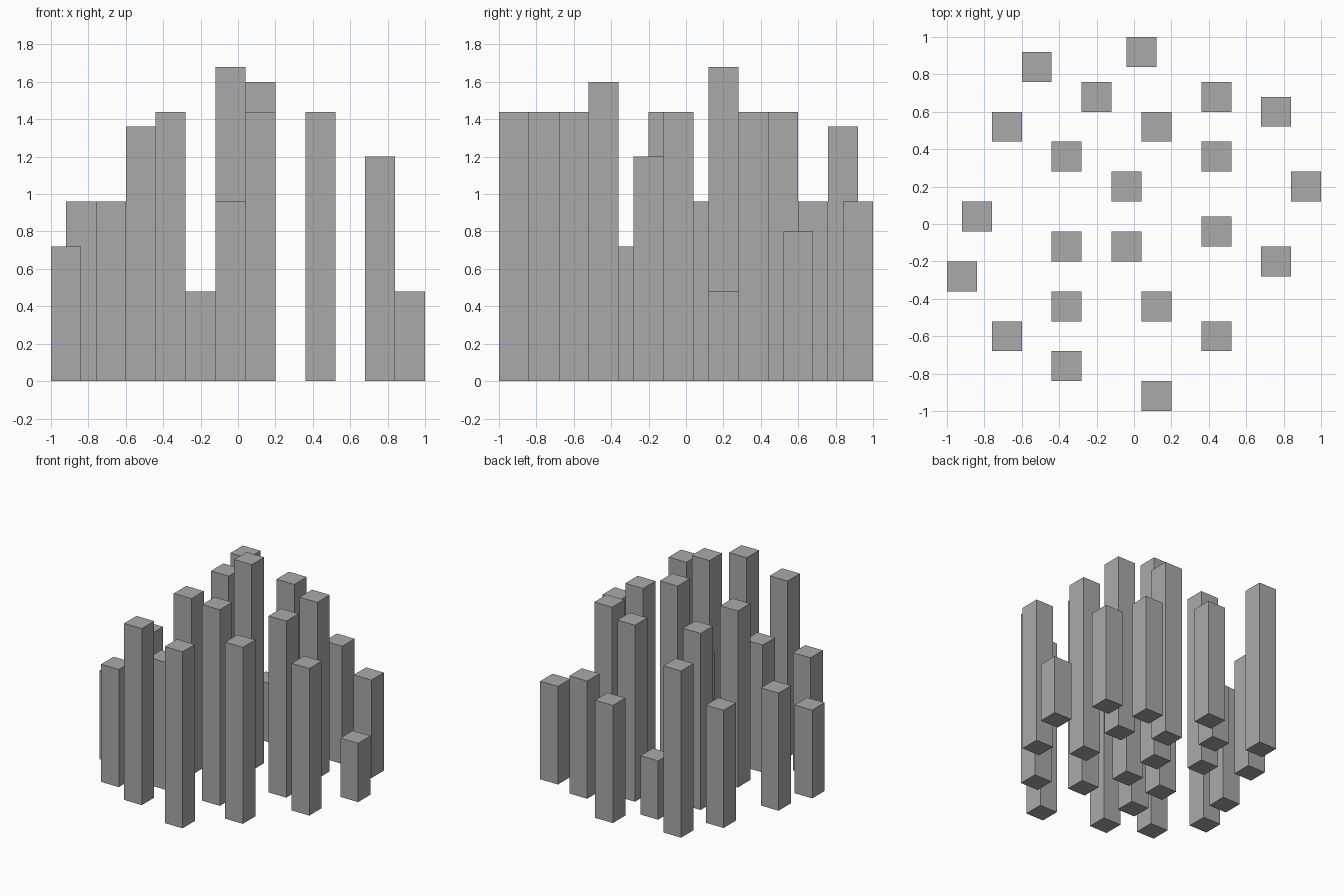
import bpy

WIDTH = 0.16

# Plain grey for every pillar
grey = bpy.data.materials.new("plain grey")
grey.diffuse_color = (0.40, 0.40, 0.40, 1)

# Pillars as (x, y, height), back to front
PILLARS = [
    (0.04, 0.92, 0.96), (-0.52, 0.84, 1.36), (-0.20, 0.68, 0.48),
    (0.44, 0.68, 0.96), (0.76, 0.60, 0.80), (-0.68, 0.52, 0.96),
    (0.12, 0.52, 1.44), (-0.36, 0.36, 1.44), (0.44, 0.36, 1.44),
    (-0.04, 0.20, 1.68), (0.92, 0.20, 0.48), (-0.84, 0.04, 0.96),
    (0.44, -0.04, 1.44), (-0.36, -0.12, 1.44), (-0.04, -0.12, 0.96),
    (0.76, -0.20, 1.20), (-0.92, -0.28, 0.72), (-0.36, -0.44, 1.04),
    (0.12, -0.44, 1.60), (-0.68, -0.60, 0.96), (0.44, -0.60, 1.44),
    (-0.36, -0.76, 1.44), (0.12, -0.92, 1.44),
]


def add_pillar(index, x, y, height):
    """Square pillar standing on the ground."""
    bpy.ops.mesh.primitive_cube_add(size=1, location=(x, y, height / 2))
    pillar = bpy.context.object
    pillar.name = f"pillar_{index:02d}"
    pillar.scale = (WIDTH, WIDTH, height)
    bpy.ops.object.transform_apply(location=False, rotation=False, scale=True)
    pillar.data.materials.append(grey)


for i, (x, y, height) in enumerate(PILLARS, 1):
    add_pillar(i, x, y, height)
